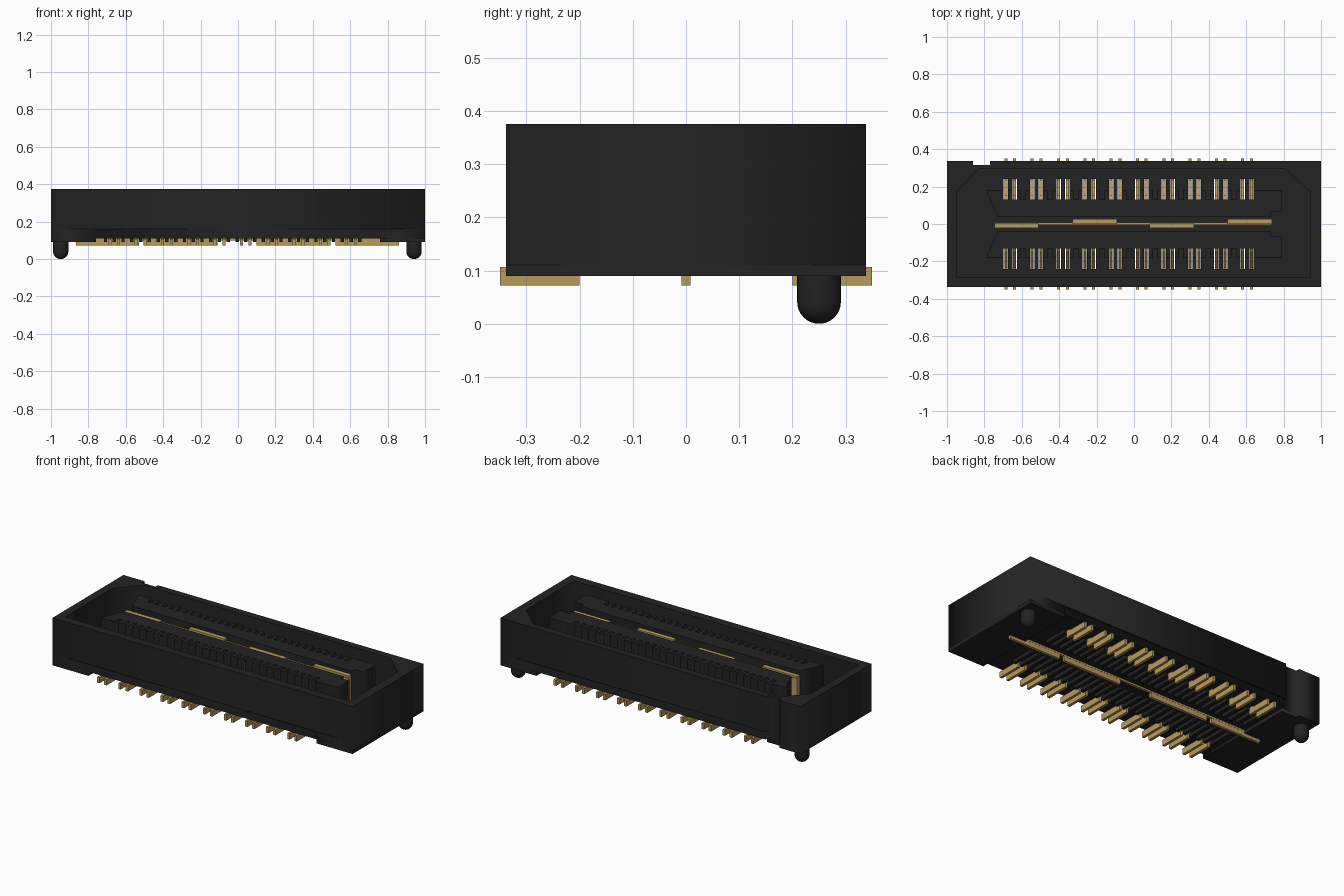
import bpy, bmesh, math
from mathutils import Matrix, Vector

if "Cube" in bpy.data.objects:
    bpy.data.objects.remove(bpy.data.objects["Cube"])


def material(name, rgb):
    m = bpy.data.materials.new(name)
    m.diffuse_color = (*rgb, 1)
    m.use_nodes = True
    m.node_tree.nodes["Principled BSDF"].inputs["Base Color"].default_value = m.diffuse_color
    return m


BLACK = material("black plastic", (0.017, 0.017, 0.017))
GOLD = material("gold contact", (0.48, 0.32, 0.11))


def add_mesh(name, bm, mat):
    bmesh.ops.recalc_face_normals(bm, faces=bm.faces)
    me = bpy.data.meshes.new(name)
    bm.to_mesh(me)
    bm.free()
    me.materials.append(mat)
    ob = bpy.data.objects.new(name, me)
    bpy.context.collection.objects.link(ob)
    return ob


def box(bm, x0, x1, y0, y1, z0, z1):
    size = Vector((x1 - x0, y1 - y0, z1 - z0))
    mid = Vector((x0 + x1, y0 + y1, z0 + z1)) / 2
    bmesh.ops.create_cube(bm, size=1, matrix=Matrix.Translation(mid) @ Matrix.Diagonal((*size, 1)))


def boxes(name, specs, mat):
    bm = bmesh.new()
    for s in specs:
        box(bm, *s)
    return add_mesh(name, bm, mat)


def plate(name, outlines, z0, z1, mat):
    """Extrude a flat outline; further outlines inside it become holes."""
    cu = bpy.data.curves.new(name, 'CURVE')
    cu.dimensions, cu.fill_mode, cu.extrude = '2D', 'BOTH', (z1 - z0) / 2
    for pts in outlines:
        sp = cu.splines.new('POLY')
        sp.points.add(len(pts) - 1)
        for p, (x, y) in zip(sp.points, pts):
            p.co = (x, y, 0, 1)
        sp.use_cyclic_u = True
    tmp = bpy.data.objects.new(name + "_curve", cu)
    bpy.context.collection.objects.link(tmp)
    bpy.context.view_layer.update()
    me = tmp.evaluated_get(bpy.context.evaluated_depsgraph_get()).to_mesh()
    bm = bmesh.new()
    bm.from_mesh(me)
    bpy.data.objects.remove(tmp)
    bmesh.ops.remove_doubles(bm, verts=bm.verts, dist=1e-5)
    bmesh.ops.translate(bm, verts=bm.verts, vec=(0, 0, (z0 + z1) / 2))
    return add_mesh(name, bm, mat)


def rect(x0, x1, y0, y1):
    return [(x0, y0), (x1, y0), (x1, y1), (x0, y1)]


W = 0.338            # half depth of the housing
PITCH = 0.0469       # contact slot pitch
slots = [-0.685 + PITCH * i for i in range(29)]
pins = [x for i, x in enumerate(slots) if i % 3 < 2]

# shroud wall with the notch at the back and chamfered cavity corners
outer = [(-1, -W), (1, -W), (1, W), (-0.77, W), (-0.77, 0.315), (-0.86, 0.315), (-0.86, W), (-1, W)]
cavity = [(-0.95, -0.285), (0.945, -0.285), (0.945, 0.17), (0.81, 0.295), (-0.83, 0.295), (-0.95, 0.17)]
plate("shroud_wall", [outer, cavity], 0.16, 0.375, BLACK)

# floor with recessed long sides and through slots for the contacts
E, R = 0.76, W - 0.008
floor = [(-1, -W), (-E, -W), (-E, -R), (E, -R), (E, -W), (1, -W), (1, W), (E, W),
         (E, R), (-E, R), (-E, 0.315), (-0.86, 0.315), (-0.86, W), (-1, W)]
holes = [rect(x - 0.012, x + 0.012, *ys) for x in pins for ys in ((0.132, 0.24), (-0.24, -0.132))]
plate("floor", [floor] + holes, 0.11, 0.16, BLACK)

# underside: end blocks and ribs between the contact feet
plate("left_end_foot", [[(-1, -W), (-E, -W), (-E, 0.315), (-0.86, 0.315), (-0.86, W), (-1, W)]], 0.09, 0.112, BLACK)
boxes("right_end_foot", [(E, 1, -W, W, 0.09, 0.112)], BLACK)
ribs = [(x + PITCH / 2 - 0.009, x + PITCH / 2 + 0.009, *ys, 0.09, 0.112)
        for x in [slots[0] - PITCH] + slots for ys in ((0.06, 0.21), (-0.21, -0.06))]
boxes("underside_ribs", ribs, BLACK)

# two contact towers with comb teeth on their outer sides
for side, name in ((1, "back_tower"), (-1, "front_tower")):
    pts = [(-0.73, 0.04), (0.73, 0.04), (0.73, 0.068), (0.79, 0.068), (0.79, 0.18)]
    for x in reversed(slots):
        a, b = x + 0.012, x - 0.012
        pts += [(a, 0.18), (a, 0.132), (b, 0.132), (b, 0.18)]
    pts.append((-0.79, 0.18))
    plate(name, [[(x, side * y) for x, y in pts]], 0.155, 0.373, BLACK)

# bent signal contacts: foot, sloping shoulder and upright
profile = [(0.35, 0.072), (0.35, 0.107), (0.235, 0.107), (0.152, 0.19), (0.152, 0.345),
           (0.128, 0.36), (0.128, 0.17), (0.2, 0.1), (0.2, 0.072)]
for side, name in ((1, "back_contacts"), (-1, "front_contacts")):
    bm = bmesh.new()
    for x in pins:
        f = bm.faces.new([bm.verts.new((x - 0.008, side * y, z)) for y, z in profile])
        ext = bmesh.ops.extrude_face_region(bm, geom=[f], use_keep_orig=True)
        bmesh.ops.translate(bm, vec=(0.016, 0, 0),
                            verts=[v for v in ext["geom"] if isinstance(v, bmesh.types.BMVert)])
    add_mesh(name, bm, GOLD)

# central ground blade, its alternating contact bars and solder feet
blade = [(-0.745, 0.735, -0.005, 0.009, 0.1, 0.35)]
for x0, x1, y0, y1 in ((-0.745, -0.51, -0.021, 0.006), (-0.33, -0.092, 0.0, 0.028),
                       (0.082, 0.322, -0.021, 0.006), (0.5, 0.737, 0.0, 0.028)):
    blade.append((x0, x1, y0, y1, 0.2, 0.361))
for x0, x1 in ((-0.867, -0.53), (-0.5, -0.11), (0.1, 0.49), (0.52, 0.862)):
    blade.append((x0, x1, -0.008, 0.008, 0.072, 0.115))
boxes("ground_blade", blade, GOLD)

# rounded locating pegs
r = 0.041
for x, name in ((-0.948, "left_peg"), (0.941, "right_peg")):
    bm = bmesh.new()
    arc = [(r * math.sin(a), r - r * math.cos(a)) for a in (math.pi / 16 * i for i in range(9))] + [(r, 0.1)]
    vs = [bm.verts.new((px, 0, pz)) for px, pz in arc]
    es = [bm.edges.new(e) for e in zip(vs, vs[1:])]
    bmesh.ops.spin(bm, geom=vs + es, cent=(0, 0, 0), axis=(0, 0, 1), angle=2 * math.pi, steps=32)
    bmesh.ops.remove_doubles(bm, verts=bm.verts, dist=1e-5)
    bmesh.ops.translate(bm, verts=bm.verts, vec=(x, 0.25, 0))
    ob = add_mesh(name, bm, BLACK)
    for p in ob.data.polygons:
        p.use_smooth = True
